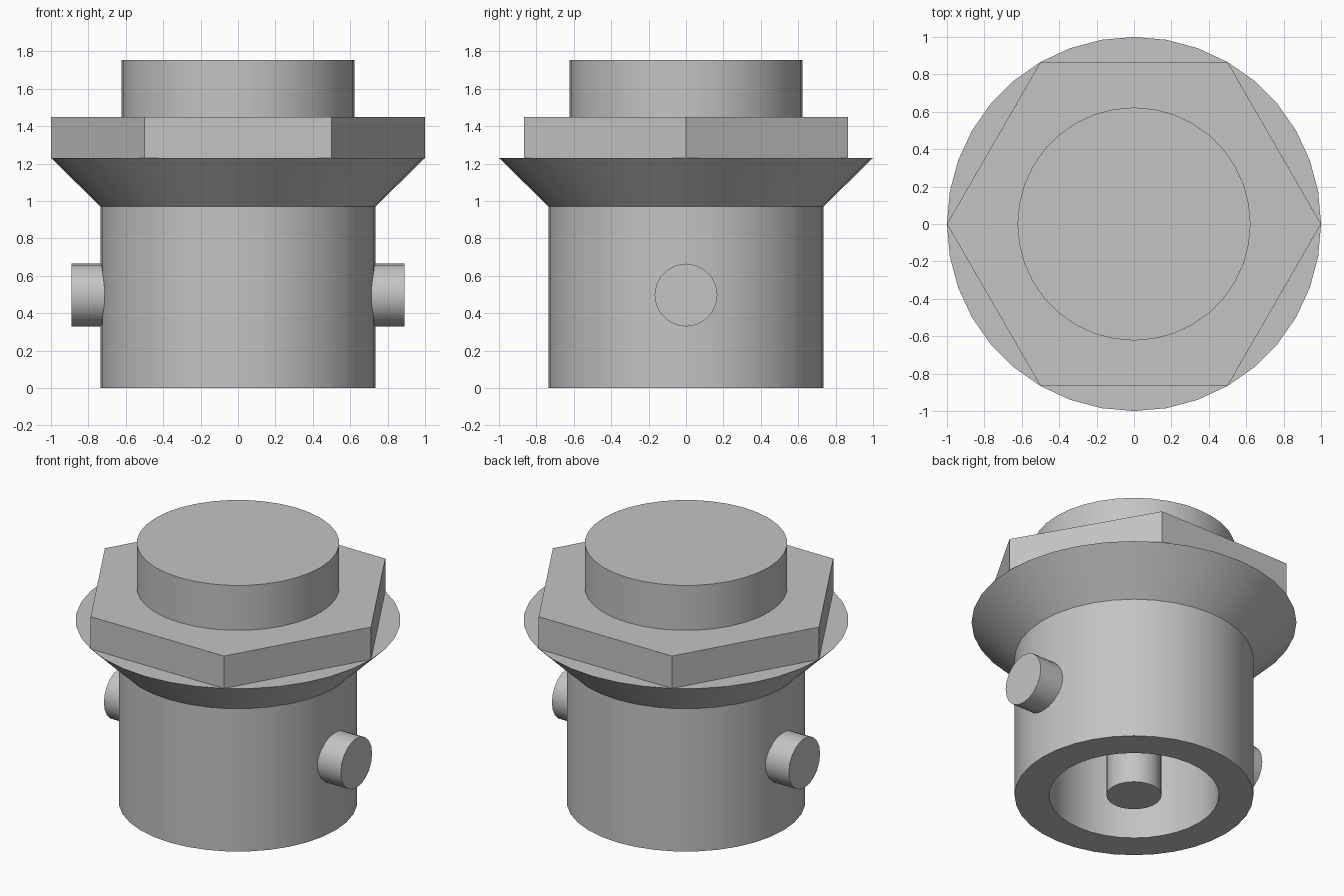
import bpy, bmesh, math
from mathutils import Matrix

cube = bpy.data.objects.get("Cube")
if cube:
    bpy.data.objects.remove(cube, do_unlink=True)

# Single metal colour
GREY = (0.55, 0.55, 0.55, 1)
metal = bpy.data.materials.new("grey metal")
metal.use_nodes = True
metal.diffuse_color = GREY
metal.node_tree.nodes["Principled BSDF"].inputs["Base Color"].default_value = GREY


def make_object(name, bm):
    bmesh.ops.recalc_face_normals(bm, faces=bm.faces)
    mesh = bpy.data.meshes.new(name)
    bm.to_mesh(mesh)
    bm.free()
    mesh.materials.append(metal)
    obj = bpy.data.objects.new(name, mesh)
    bpy.context.collection.objects.link(obj)
    bpy.ops.object.select_all(action="DESELECT")
    obj.select_set(True)
    bpy.context.view_layer.objects.active = obj
    bpy.ops.object.shade_smooth_by_angle(angle=math.radians(30))
    return obj


def lathe(name, profile, sides=36):
    """Spin (radius, height) points about z."""
    bm = bmesh.new()
    verts = [bm.verts.new((r, 0, z)) for r, z in profile]
    edges = [bm.edges.new(pair) for pair in zip(verts, verts[1:])]
    bmesh.ops.spin(bm, geom=verts + edges, cent=(0, 0, 0), axis=(0, 0, 1),
                   angle=math.tau, steps=sides)
    bmesh.ops.remove_doubles(bm, verts=bm.verts, dist=1e-4)
    return make_object(name, bm)


def prism(name, radius, start, end, sides, axis="Z"):
    """Capped cylinder between two positions along z or x."""
    bm = bmesh.new()
    bmesh.ops.create_cone(bm, cap_ends=True, segments=sides, radius1=radius,
                          radius2=radius, depth=end - start,
                          matrix=Matrix.Translation((0, 0, (start + end) / 2))
                          @ Matrix.Rotation(math.pi / 2, 4, "Z"))
    if axis == "X":
        bm.transform(Matrix.Rotation(math.pi / 2, 4, "Y"))
    return make_object(name, bm)


# Hollow barrel with flared collar
lathe("barrel_and_collar", [(0, 0.97), (0.523, 0.97), (0.523, 0), (0.735, 0),
                            (0.735, 0.97), (1, 1.23), (0, 1.23)])

# Hexagonal nut, pointing along x
nut = prism("hex_nut", 1, 1.23, 1.45, 6)
xs = [v.co.x for v in nut.data.vertices]
if max(xs) < 0.95:
    nut.data.transform(Matrix.Rotation(math.pi / 2, 4, "Z"))

# Round cap and centre contact
prism("top_cap", 0.623, 1.45, 1.755, 36)
prism("centre_pin", 0.169, 0, 0.97, 36)

# Side locking lugs
for name, start, end in (("left_lug", 0.6, 0.89), ("right_lug", -0.89, -0.6)):
    lug = prism(name, 0.168, start, end, 20, axis="X")
    lug.location.z = 0.497
